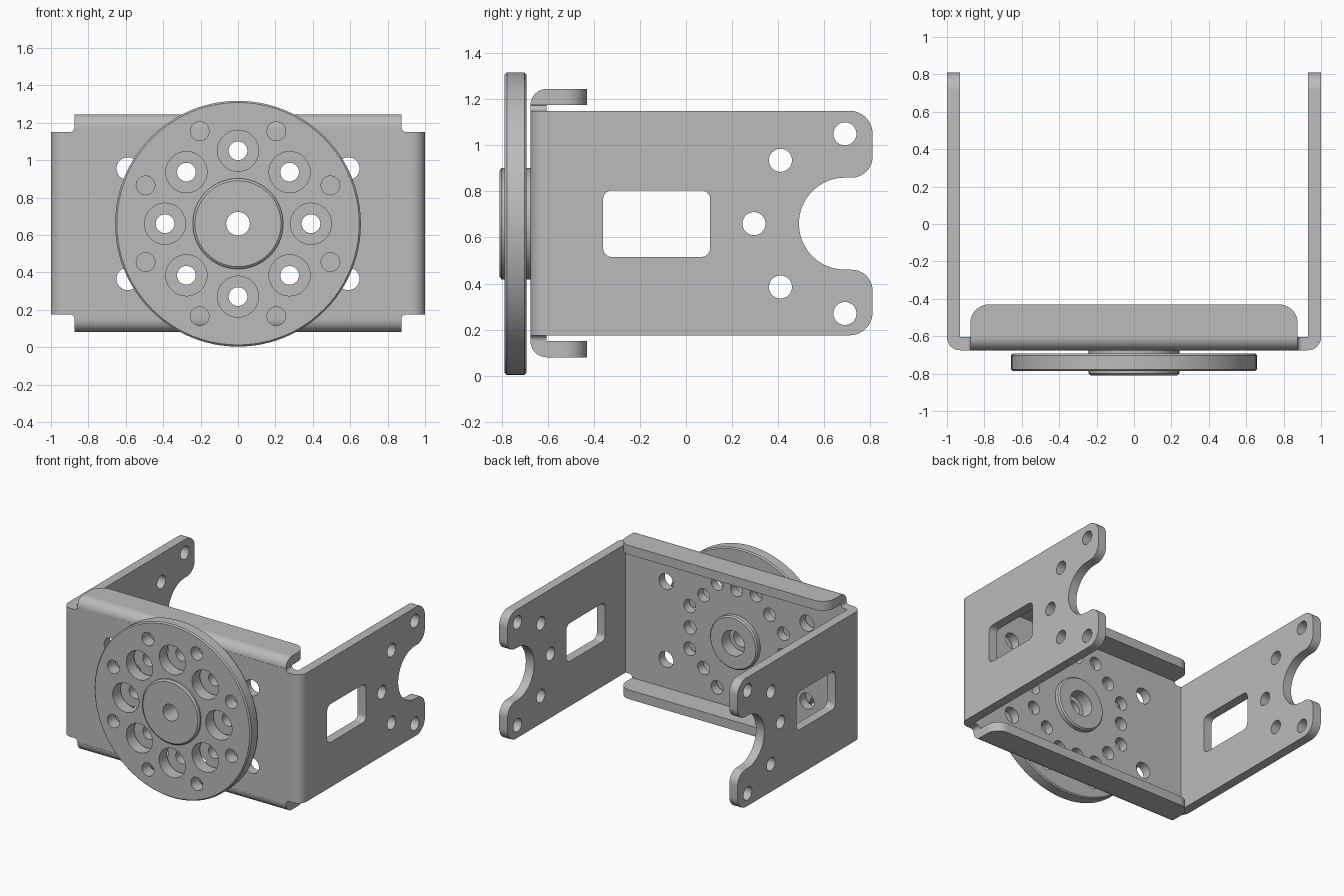
import bpy, bmesh, math
from mathutils import Vector

cube = bpy.data.objects.get("Cube")
if cube:
    bpy.data.objects.remove(cube, do_unlink=True)

metal = bpy.data.materials.new("grey_metal")
metal.use_nodes = True
metal.diffuse_color = (0.5, 0.5, 0.5, 1)
metal.node_tree.nodes["Principled BSDF"].inputs["Base Color"].default_value = metal.diffuse_color

MID = 0.66      # height of the hub axis
T = 0.07        # sheet thickness
LOW, HIGH = 0.175, 1.15
FRONT = -0.605  # inner face of the front plate

# Mappings from the drawing plane to the model
flat = lambda a, b, c: (a, b, c)
facing = lambda a, b, c: (a, -c, b)
sideways = lambda a, b, c: (c, a, b)


def finish(name, bm):
    bmesh.ops.remove_doubles(bm, verts=bm.verts, dist=0.0002)
    bmesh.ops.recalc_face_normals(bm, faces=bm.faces)
    mesh = bpy.data.meshes.new(name)
    bm.to_mesh(mesh)
    bm.free()
    mesh.materials.append(metal)
    obj = bpy.data.objects.new(name, mesh)
    bpy.context.collection.objects.link(obj)
    bpy.ops.object.select_all(action='DESELECT')
    obj.select_set(True)
    bpy.context.view_layer.objects.active = obj
    bpy.ops.object.shade_smooth_by_angle(angle=math.radians(30))
    return obj


def circle(x, y, r, n=40):
    return [(x + r * math.cos(2 * math.pi * i / n), y + r * math.sin(2 * math.pi * i / n))
            for i in range(n)]


def ring(radius, r, start=0.0):
    angles = [math.radians(start + 45 * i) for i in range(8)]
    return [circle(radius * math.cos(a), MID + radius * math.sin(a), r) for a in angles]


def rounded(corners, steps=10):
    """Polygon from (x, y, fillet radius) right-angled corners."""
    out = []
    for i, (x, y, r) in enumerate(corners):
        p = Vector((x, y))
        u = (Vector(corners[i - 1][:2]) - p).normalized() * r
        v = (Vector(corners[(i + 1) % len(corners)][:2]) - p).normalized() * r
        for k in range(steps + 1 if r else 1):
            t = math.pi / 2 * k / steps
            q = p + u * (1 - math.sin(t)) + v * (1 - math.cos(t))
            if not out or (q - out[-1]).length > 0.001:
                out.append(q)
    if (out[0] - out[-1]).length < 0.001:
        out.pop()
    return out


def plate(name, loops, centre, thickness, mapping):
    """Filled outline with holes, given a thickness."""
    curve = bpy.data.curves.new(name, 'CURVE')
    curve.dimensions = '2D'
    curve.fill_mode = 'BOTH'
    curve.extrude = thickness / 2
    for loop in loops:
        spline = curve.splines.new('POLY')
        spline.points.add(len(loop) - 1)
        for point, (x, y) in zip(spline.points, loop):
            point.co = (x, y, 0, 1)
        spline.use_cyclic_u = True
    temp = bpy.data.objects.new(name + "_outline", curve)
    bpy.context.collection.objects.link(temp)
    bpy.context.view_layer.update()
    mesh = bpy.data.meshes.new_from_object(temp.evaluated_get(bpy.context.evaluated_depsgraph_get()))
    bpy.data.objects.remove(temp, do_unlink=True)
    bm = bmesh.new()
    bm.from_mesh(mesh)
    bpy.data.meshes.remove(mesh)
    for v in bm.verts:
        v.co = mapping(v.co.x, v.co.y, v.co.z + centre)
    return finish(name, bm)


def lathe(name, profile, segments=96):
    """Closed (radius, y) profile turned around the hub axis."""
    bm = bmesh.new()
    verts = [bm.verts.new((r, y, MID)) for r, y in profile]
    edges = [bm.edges.new((verts[i - 1], verts[i])) for i in range(len(verts))]
    bmesh.ops.spin(bm, geom=verts + edges, cent=(0, 0, MID), axis=(0, 1, 0),
                   angle=2 * math.pi, steps=segments)
    return finish(name, bm)


# Front plate with corner reliefs and mounting holes
half = [(0.93, LOW, 0), (0.93, HIGH, 0), (0.875, HIGH, 0.024), (0.875, HIGH + 0.025, 0)]
low_half = [(x, 2 * 0.6625 - z, r) for x, z, r in reversed(half[1:])]
right_side = low_half[:2] + [(0.93, LOW, 0)] + half[1:]
left_side = [(-x, z, r) for x, z, r in reversed(right_side)]
front_holes = [circle(sx * 0.59, MID + sz * 0.295, 0.06) for sx in (-1, 1) for sz in (-1, 1)]
front_holes += ring(0.39, 0.05) + ring(0.425, 0.05, 22.5) + [circle(0, MID, 0.1)]
plate("front_plate", [rounded(right_side + left_side)] + front_holes,
      -FRONT + T / 2, T, facing)

# Side arms with forked ends and the bends that join them to the front plate
arm = rounded([(FRONT, LOW, 0), (0.81, LOW, 0.1), (0.81, 0.46, 0.09), (0.49, 0.46, 0.2),
               (0.49, 0.86, 0.2), (0.81, 0.86, 0.09), (0.81, HIGH, 0.1), (FRONT, HIGH, 0)])
window = rounded([(-0.36, 0.515, 0.04), (0.105, 0.515, 0.04),
                  (0.105, 0.805, 0.04), (-0.36, 0.805, 0.04)])
arm_holes = [circle(0.295, MID, 0.05)]
for s in (-1, 1):
    arm_holes += [circle(0.69, MID + s * 0.39, 0.05), circle(0.41, MID + s * 0.275, 0.05)]
for side, s in (("left", 1), ("right", -1)):
    plate(side + "_arm", [arm, window] + arm_holes, s * 0.965, T, sideways)
    bend = rounded([(s * 0.93, FRONT, 0), (s, FRONT, 0), (s, FRONT - T, T), (s * 0.93, FRONT - T, 0)])
    plate(side + "_bend", [bend], (LOW + HIGH) / 2, HIGH - LOW, flat)

# Top and bottom flanges with their bends
flange = rounded([(-0.875, FRONT, 0), (0.875, FRONT, 0), (0.875, -0.43, 0.1), (-0.875, -0.43, 0.1)])
for level, s, z in (("top", 1, HIGH + 0.025), ("bottom", -1, LOW - 0.025)):
    plate(level + "_flange", [flange], z + s * T / 2, T, flat)
    bend = rounded([(FRONT, z, 0), (FRONT, z + s * T, 0), (FRONT - T, z + s * T, T), (FRONT - T, z, 0)])
    plate(level + "_flange_bend", [bend], 0, 1.75, sideways)

# Round horn: drilled disc, chamfered rim and central hub
disc_holes = ring(0.39, 0.11) + ring(0.535, 0.05, 22.5) + [circle(0, MID, 0.2)]
plate("horn_disc", [circle(0, MID, 0.642, 96)] + disc_holes, 0.74, 0.094, facing)
lathe("horn_rim", [(0.642, -0.787), (0.648, -0.787), (0.657, -0.778),
                   (0.657, -0.702), (0.648, -0.693), (0.642, -0.693)])
lathe("hub", [(0.063, -0.81), (0.23, -0.81), (0.242, -0.8), (0.242, -0.675), (0.2, -0.675),
              (0.2, -0.575), (0.19, -0.565), (0.095, -0.565), (0.095, -0.66), (0.063, -0.66)])
